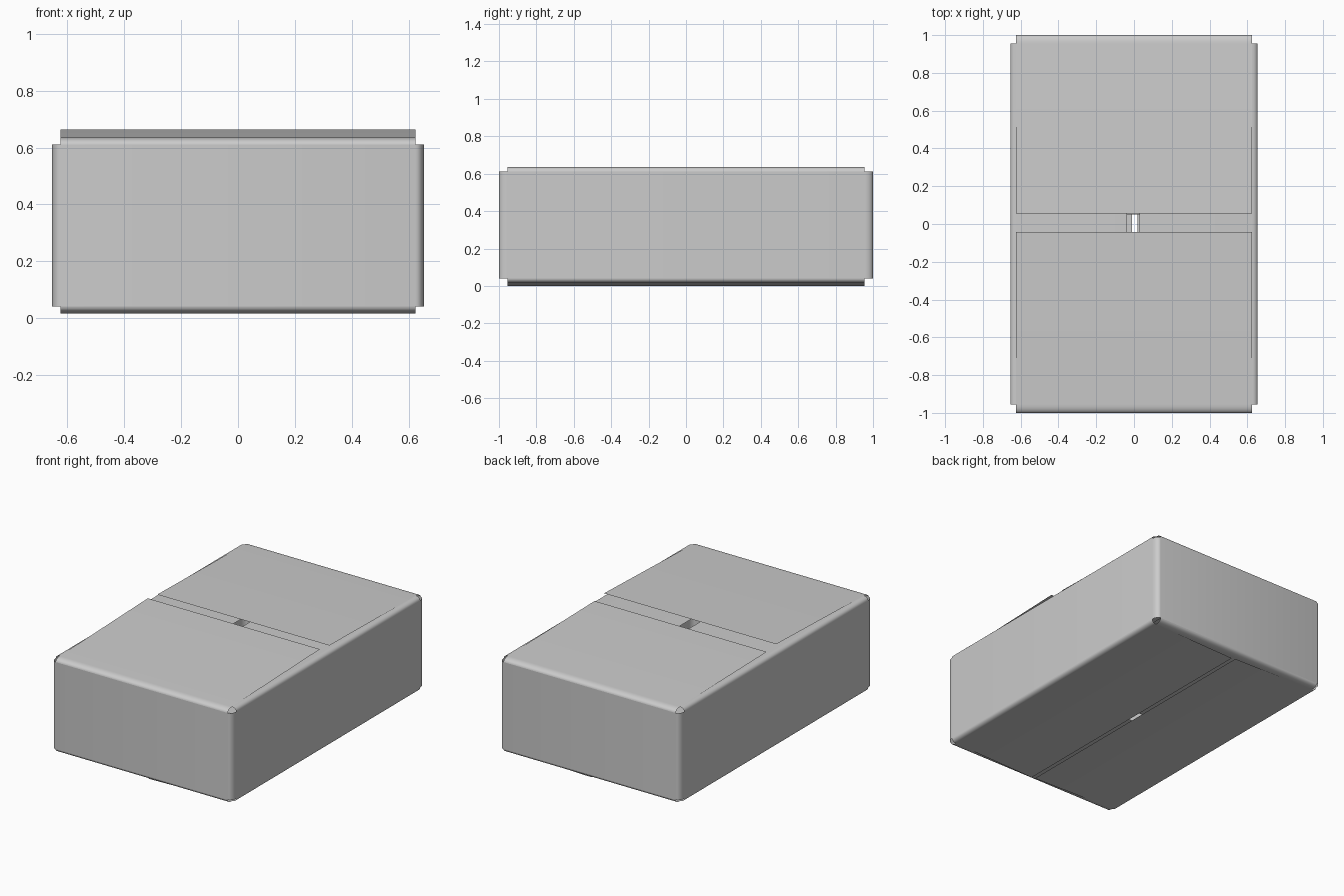
import bpy, math

if "Cube" in bpy.data.objects:
    bpy.data.objects.remove(bpy.data.objects["Cube"])

X, Y = 0.655, 1.0            # outer half sizes
RX, RY, RZ = 0.03, 0.045, 0.024  # corner and fold radii
TOP, BOTTOM = 0.635, 0.016   # fold heights
STEPS = 6


def make_sheet(name, verts, faces):
    mesh = bpy.data.meshes.new(name)
    mesh.from_pydata(verts, [], faces)
    mesh.validate()
    obj = bpy.data.objects.new(name, mesh)
    bpy.context.collection.objects.link(obj)
    bpy.ops.object.select_all(action='DESELECT')
    obj.select_set(True)
    bpy.context.view_layer.objects.active = obj
    bpy.ops.object.shade_smooth_by_angle(angle=math.radians(35))
    return obj


def walls():
    # rounded rectangle swept straight up, thin card
    ring = []
    for k, (sx, sy) in enumerate([(1, 1), (-1, 1), (-1, -1), (1, -1)]):
        for i in range(STEPS + 1):
            a = math.pi / 2 * (k + i / STEPS)
            ring.append((sx * (X - RX) + RX * math.cos(a),
                         sy * (Y - RY) + RY * math.sin(a)))
    n = len(ring)
    verts = [(x, y, z) for z in (BOTTOM + RZ, TOP - RZ) for x, y in ring]
    faces = [(i, (i + 1) % n, n + (i + 1) % n, n + i) for i in range(n)]
    make_sheet("box_walls", verts, faces)


def flap(name, axis, side, fold_z, up, tip, tip_z):
    # curved fold off the wall, then a flat panel reaching to the tip
    size, r, half = (X, RX, Y - RY) if axis == 'x' else (Y, RY, X - RX)
    path = []
    for i in range(STEPS + 1):
        a = math.pi / 2 * i / STEPS
        path.append((side * (size - r + r * math.cos(a)),
                     fold_z - up * RZ * (1 - math.sin(a))))
    path.append((tip, tip_z))
    verts = []
    for d, z in path:
        for w in (-half, half):
            verts.append((d, w, z) if axis == 'x' else (w, d, z))
    flip = (side > 0) == (axis == 'x')
    flip = flip == (up > 0)
    faces = []
    for i in range(len(path) - 1):
        f = (2 * i, 2 * i + 1, 2 * i + 3, 2 * i + 2)
        faces.append(f if flip else f[::-1])
    make_sheet(name, verts, faces)


walls()

# top: inner flaps fold from the sides, outer flaps from front and back
flap("top_inner_flap_left", 'x', -1, TOP, 1, -0.038, TOP)
flap("top_inner_flap_right", 'x', 1, TOP, 1, 0.028, TOP)
flap("top_outer_flap_front", 'y', -1, TOP, 1, -0.043, 0.664)
flap("top_outer_flap_back", 'y', 1, TOP, 1, 0.055, 0.651)

# bottom: inner flaps fold from front and back, outer flaps from the sides
flap("bottom_inner_flap_front", 'y', -1, BOTTOM, -1, -0.045, BOTTOM)
flap("bottom_inner_flap_back", 'y', 1, BOTTOM, -1, 0.05, BOTTOM)
flap("bottom_outer_flap_left", 'x', -1, BOTTOM, -1, -0.01, 0.005)
flap("bottom_outer_flap_right", 'x', 1, BOTTOM, -1, 0.018, 0.0)
